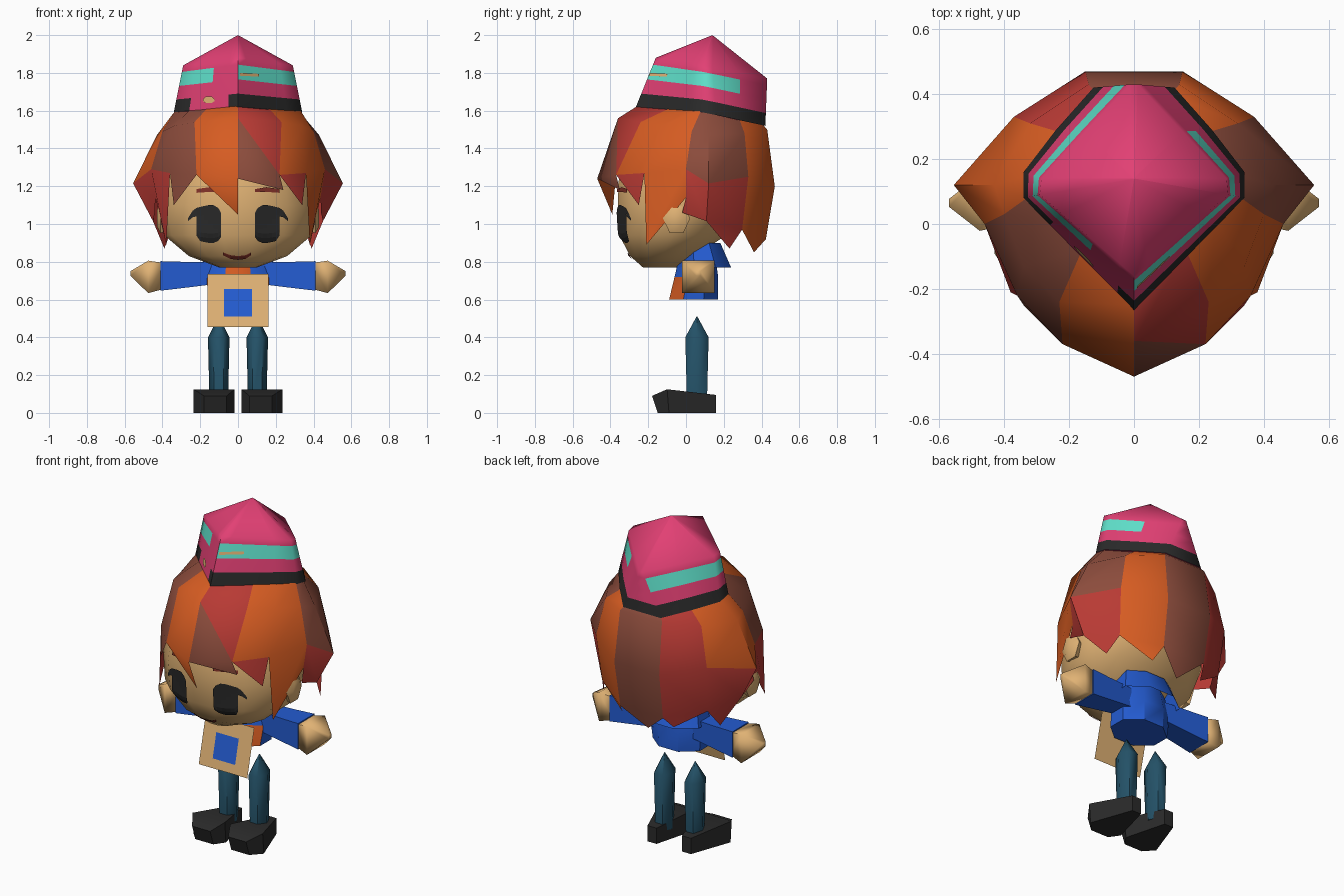
import bpy, bmesh, math
from mathutils import Vector
from mathutils.bvhtree import BVHTree

cube = bpy.data.objects.get("Cube")
if cube:
    bpy.data.objects.remove(cube, do_unlink=True)


def material(name, code):
    rgb = [int(code[i:i + 2], 16) / 255 for i in (0, 2, 4)]
    col = [c / 12.92 if c < .04 else ((c + .055) / 1.055) ** 2.4 for c in rgb] + [1]
    mat = bpy.data.materials.new(name)
    mat.use_nodes = True
    mat.diffuse_color = col
    for node in mat.node_tree.nodes:
        if node.type == 'BSDF_PRINCIPLED':
            node.inputs["Base Color"].default_value = col
            node.inputs["Roughness"].default_value = .9
    return mat


PINK = material("hat pink", "E24074")
BLACK = material("black", "2A2A2A")
CYAN = material("stripe cyan", "60E2CC")
ORANGE = material("hair orange", "D65C22")
RED = material("hair red", "B83A34")
BROWN = material("hair brown", "8C4C3C")
SKIN = material("skin", "E0B274")
BLUE = material("jacket blue", "245CD2")
TEAL = material("leg teal", "245268")
MAROON = material("brow maroon", "823228")


def build(name, verts, faces, mats, index=None, angle=35, mirror=False, fix=True):
    """Make a mesh object; index lists one material number per face."""
    mesh = bpy.data.meshes.new(name)
    mesh.from_pydata([tuple(v) for v in verts], [], faces)
    for mat in mats:
        mesh.materials.append(mat)
    if index:
        for poly, m in zip(mesh.polygons, index):
            poly.material_index = m
    if fix:
        bm = bmesh.new()
        bm.from_mesh(mesh)
        bmesh.ops.recalc_face_normals(bm, faces=bm.faces)
        bm.to_mesh(mesh)
        bm.free()
    obj = bpy.data.objects.new(name, mesh)
    bpy.context.collection.objects.link(obj)
    if mirror:
        obj.modifiers.new("Mirror", 'MIRROR')
    bpy.ops.object.select_all(action='DESELECT')
    obj.select_set(True)
    bpy.context.view_layer.objects.active = obj
    if angle:
        bpy.ops.object.shade_smooth_by_angle(angle=math.radians(angle))
    return obj


def loft(name, rings, mats, rule=None, caps=True, **kw):
    """Skin a stack of equal rings; rule(ring, sector) picks the material."""
    n = len(rings[0])
    verts = [v for r in rings for v in r]
    faces, index = [], []
    for k in range(len(rings) - 1):
        for i in range(n):
            j = (i + 1) % n
            faces.append((k * n + i, k * n + j, k * n + n + j, k * n + n + i))
            index.append(rule(k, i) if rule else 0)
    if caps:
        faces += [tuple(range(n))[::-1], tuple(range(len(verts) - n, len(verts)))]
        index += [0, 0]
    return build(name, verts, faces, mats, index, **kw)


def oval(z, rx, front, back, n):
    """Horizontal ring with a flat side facing the front."""
    mid, ry = (front + back) / 2, (back - front) / 2
    turns = [math.tau * (i + .5) / n for i in range(n)]
    return [Vector((rx * math.sin(t), mid - ry * math.cos(t), z)) for t in turns]


def flip(p):
    return Vector((-p[0], p[1], p[2]))


def both_sides(half):
    """Front point plus left points, then the same points mirrored back."""
    half = [Vector(p) for p in half]
    return half + [flip(p) for p in half[:0:-1]]


# Hat: tilted brim, black band, partial stripe, crown narrowing to the back
def brim(x, y, lift=0):
    z = 1.62 - .08 * (y + .265) if y < .1 else 1.59 - .22 * (y - .1)
    return Vector((x, y, z + lift))


def front_edge(a, b):
    return [a.lerp(b, f) for f in (0, .15, .43, .76, 1)]


low = both_sides(front_edge(brim(0, -.265), brim(.34, .08)) +
                 [brim(.34, .16), brim(.24, .29), brim(.125, .42)])
high = both_sides(front_edge(Vector((0, -.16, 1.88)), Vector((.29, .09, 1.84))) +
                  [Vector(p) for p in ((.285, .14, 1.83), (.15, .285, 1.8), (.012, .43, 1.77))])
rings = [[a.lerp(b, f) for a, b in zip(low, high)] for f in (0, .27, .56, .86, 1)]
rings.append([Vector((0, .14, 2)).lerp(p, .01) for p in high])
band, stripe = "############..#", "######..#####.."
hat = loft("hat", rings, [PINK, BLACK, CYAN],
           lambda k, i: 1 if k == 0 and band[i] == "#" else 2 if k == 2 and stripe[i] == "#" else 0,
           angle=70)

# Hair: columns from under the hat to the widest line, then pointed locks
top = both_sides([brim(x, y, .01) for x, y in
                  ((0, -.25), (.16, -.08), (.25, .01), (.33, .08), (.33, .15), (.22, .28), (.115, .4))])
mid = both_sides([(0, -.36, 1.56), (.23, -.24, 1.54), (.34, -.13, 1.52), (.4, .03, 1.49),
                  (.43, .12, 1.47), (.32, .31, 1.48), (.14, .43, 1.5)])
wide = both_sides([(0, -.47, 1.24), (.22, -.37, 1.26), (.36, -.22, 1.27), (.46, 0, 1.29),
                   (.555, .12, 1.215), (.37, .33, 1.25), (.15, .47, 1.2)])
tips = [Vector(p) for p in ((.24, -.35, 1.18), (.34, -.25, 1.1), (.38, -.21, .89),
                            (.44, -.02, 1.06), (.39, .23, .87), (.17, .36, .85))]
tips = tips + [Vector((0, .36, .8))] + [flip(p) for p in tips[::-1]]
tips[-1] = Vector((0, -.39, 1.05))
drops = [0, 0, 0, .15, .2, .28, .28]
drops += drops[:0:-1]
n = len(wide)
valleys = [Vector((max(-.45, min(.45, p.x * .95)), p.y * .9, p.z - d)) for p, d in zip(wide, drops)]
verts = wide + mid + top + tips + valleys
faces, index = [], []
for i in range(n):
    j = (i + 1) % n
    colour = "ORB".index("ROOBBOBROOBBO"[i])
    if i == 0:  # fringe piece crossed by a brown strand
        faces += [(i, j, n + i), (j, n + j, n + i)]
        index += [2, colour]
    else:
        faces.append((i, j, n + j, n + i))
        index.append(colour)
    faces.append((n + i, n + j, 2 * n + j, 2 * n + i))
    lock = [3 * n + i] + ([4 * n + j] if drops[j] else []) + [j, i]
    faces.append(lock + ([4 * n + i] if drops[i] else []))
    index += [colour, "ORB".index("BRORROBRRRRBO"[i])]
build("hair", verts, faces, [ORANGE, RED, BROWN], index, angle=48, fix=False)

# Head with a jaw that rises to the back, and ears
head = loft("head", [oval(*r, 14) for r in (
    (.77, .1, -.23, -.04), (.83, .26, -.3, .05), (.94, .39, -.36, .22), (1.1, .42, -.37, .32),
    (1.35, .38, -.36, .34), (1.52, .25, -.2, .3))], [SKIN], angle=60)
loft("ears", [[Vector((x, -.05 + r * .8 * math.cos(a), 1.03 + r * math.sin(a)))
               for a in [math.tau * i / 6 for i in range(6)]]
              for x, r in ((.36, .07), (.41, .09), (.43, .05))], [SKIN], mirror=True)


# Painted details: thin ribbons laid on a surface from the front
def ribbon(name, target, points, mat, mirror=False):
    """Ribbon through (x, low z, high z) stations."""
    tree = BVHTree.FromObject(target, bpy.context.evaluated_depsgraph_get())
    rows, verts, faces = 8, [], []
    for x, a, b in points:
        for r in range(rows + 1):
            z = a + (b - a) * r / rows
            hit = tree.ray_cast(Vector((x, -2, z)), Vector((0, 1, 0)))[0]
            verts.append((x, hit.y - .008, z))
    for s in range(len(points) - 1):
        for r in range(rows):
            k = s * (rows + 1) + r
            faces.append((k, k + rows + 1, k + rows + 2, k + 1))
    build(name, verts, faces, [mat], angle=0, mirror=mirror, fix=False)


ribbon("eyes", head, [(.09, .93, 1.06), (.105, .91, 1.085), (.13, .9, 1.1), (.155, .9, 1.1),
                      (.18, .905, 1.095), (.2, .91, 1.09), (.22, .94, 1.085)], BLACK, True)
ribbon("lashes", head, [(.22, 1.04, 1.085), (.24, 1.035, 1.07), (.265, 1.015, 1.03)], BLACK, True)
ribbon("brows", head, [(.09, 1.17, 1.185), (.15, 1.17, 1.195), (.22, 1.165, 1.185)], MAROON, True)
ribbon("mouth", head, [(-.08, .835, .85), (-.04, .815, .835), (0, .81, .83), (.04, .815, .835),
                       (.07, .835, .85)], MAROON)
ribbon("hat_badge", hat, [(-.185, 1.65, 1.66), (-.17, 1.64, 1.675), (-.14, 1.64, 1.675),
                          (-.125, 1.65, 1.66)], SKIN)
ribbon("hat_dash", hat, [(.01, 1.785, 1.8), (.11, 1.78, 1.795)], SKIN)

# Torso with an open shirt front, and a wide collar
loft("torso", [oval(.6, .17, -.1, .18, 8), oval(.72, .18, -.07, .18, 8), oval(.84, .15, -.04, .16, 8)],
     [BLUE, ORANGE], lambda k, i: 1 if i == 7 or k == 0 and i in (0, 6) else 0)
loft("collar", [oval(.77, .21, -.05, .25, 8), oval(.9, .17, -.03, .19, 8)], [BLUE], caps=False)


# Slanted chest plate with a blue square
def panel(name, w, z0, z1, lift, mat):
    def at(x, z):
        return (x, -.1 - lift + (z - .6) * .24, z)
    build(name, [at(-w, z0), at(w, z0), at(w, z1), at(-w, z1)], [(0, 1, 2, 3)], [mat],
          angle=0, fix=False)


panel("bib", .162, .455, .735, .008, SKIN)
panel("bib_pocket", .075, .51, .655, .013, BLUE)


# Arms and hands: square sections along x
def arm_ring(x, z, half):
    return [Vector((x, .065 + half * a, z + half * b)) for a, b in ((-1, -1), (1, -1), (1, 1), (-1, 1))]


loft("arms", [arm_ring(.12, .74, .058), arm_ring(.3, .73, .07), arm_ring(.41, .725, .078)],
     [BLUE], mirror=True)
loft("hands", [arm_ring(.39, .725, .068), arm_ring(.475, .72, .086), arm_ring(.57, .738, .012)],
     [SKIN], angle=80, mirror=True)


# Legs with pointed tops
def leg_ring(z, r):
    turns = [math.tau * i / 6 for i in range(6)]
    return [Vector((.102 + r * math.cos(t), .058 + r * 1.25 * math.sin(t), z)) for t in turns]


loft("legs", [leg_ring(.06, .049), leg_ring(.4, .057), leg_ring(.51, .002)], [TEAL],
     angle=65, mirror=True)

# Shoes: sections from toe to heel given as (y, inner x, outer x, top z, sole y)
loft("shoes", [[Vector(p) for p in ((a, s, 0), (b, s, 0), (b, y, z), (a, y, z))]
               for y, a, b, z, s in ((-.18, .06, .18, .09, -.15), (-.1, .018, .235, .125, -.09),
                                     (.16, .085, .145, .095, .16))], [BLACK], mirror=True)
